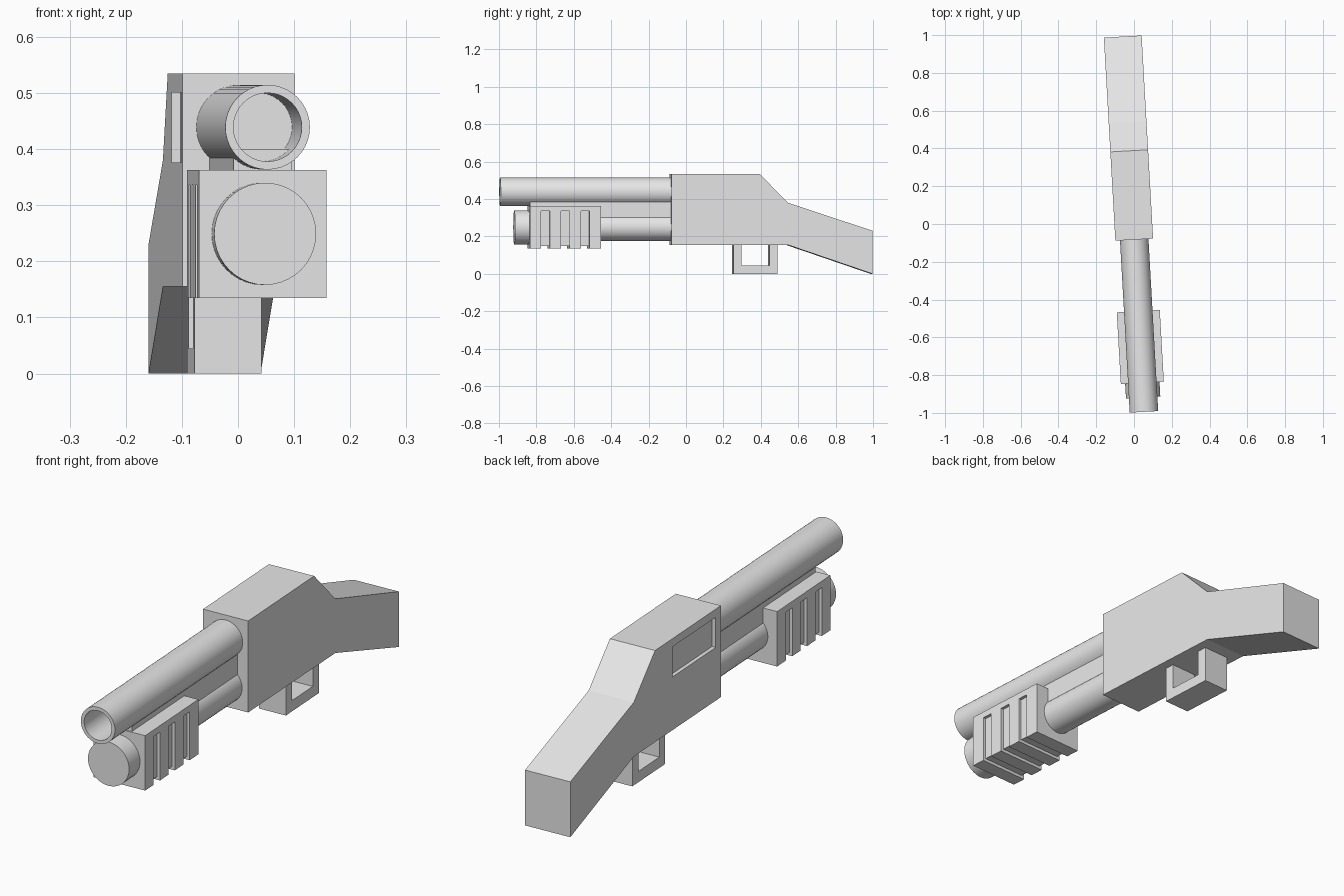
import bpy, bmesh, math
from mathutils import Vector

if "Cube" in bpy.data.objects:
    bpy.data.objects.remove(bpy.data.objects["Cube"])

YAW = 0.0565          # the whole model is turned slightly about z
OFFSET = (-0.0035, 0, 0)

grey = bpy.data.materials.new("light_grey")
grey.diffuse_color = (0.8, 0.8, 0.8, 1)
grey.use_nodes = True
grey.node_tree.nodes["Principled BSDF"].inputs["Base Color"].default_value = grey.diffuse_color


def finish(name, bm, smooth=False):
    bmesh.ops.recalc_face_normals(bm, faces=bm.faces)
    me = bpy.data.meshes.new(name)
    bm.to_mesh(me)
    bm.free()
    me.materials.append(grey)
    if smooth:
        me.shade_smooth()
        me.set_sharp_from_angle(angle=math.radians(35))
    ob = bpy.data.objects.new(name, me)
    ob.location = OFFSET
    ob.rotation_euler.z = YAW
    bpy.context.collection.objects.link(ob)
    return ob


def prism(name, pts, a, b, axis):
    """Extrude a (y,z) profile along x, or an (x,z) profile along y."""
    bm = bmesh.new()
    place = (lambda p: (a, p[0], p[1])) if axis == "x" else (lambda p: (p[0], a, p[1]))
    face = bm.faces.new([bm.verts.new(place(p)) for p in pts])
    ext = bmesh.ops.extrude_face_region(bm, geom=[face])["geom"]
    shift = Vector((b - a, 0, 0)) if axis == "x" else Vector((0, b - a, 0))
    bmesh.ops.translate(bm, vec=shift, verts=[v for v in ext if isinstance(v, bmesh.types.BMVert)])
    return finish(name, bm)


def rect(u0, u1, z0, z1):
    return [(u0, z0), (u1, z0), (u1, z1), (u0, z1)]


def lathe(name, profile, zc, n=40):
    """Turn an (r,y) profile about a y-directed axis at height zc."""
    bm = bmesh.new()
    vs = [bm.verts.new((r, y, zc)) for r, y in profile]
    es = [bm.edges.new(p) for p in zip(vs, vs[1:])]
    bmesh.ops.spin(bm, geom=vs + es, cent=(0, 0, zc), axis=(0, 1, 0),
                   angle=math.tau, steps=n, use_duplicate=False)
    bmesh.ops.remove_doubles(bm, verts=bm.verts, dist=1e-4)
    return finish(name, bm, smooth=True)


def cut(target, cutter):
    cutter.hide_render = True
    cutter.hide_set(True)
    m = target.modifiers.new(cutter.name, "BOOLEAN")
    m.operation = "DIFFERENCE"
    m.solver = "EXACT"
    m.object = cutter


# receiver and stock in one profile, with a side port on the left
body = prism("receiver_and_stock",
             [(-0.083, 0.155), (-0.083, 0.535), (0.388, 0.535), (0.54, 0.38),
              (0.994, 0.23), (0.994, 0.0), (0.54, 0.155)], -0.1, 0.1, "x")
cut(body, prism("port_cutter", rect(-0.045, 0.262, 0.376, 0.501), -0.13, -0.084, "x"))

# trigger guard
prism("trigger_guard",
      [(0.251, 0.155), (0.251, 0), (0.486, 0), (0.486, 0.155),
       (0.443, 0.155), (0.443, 0.045), (0.293, 0.045), (0.293, 0.155)], -0.06, 0.06, "x")

# hollow barrel
lathe("barrel", [(0, -0.69), (0.061, -0.69), (0.061, -0.996), (0.0755, -0.996),
                 (0.0755, -0.083), (0, -0.083)], 0.439)

# lower tube with wider front cap
lathe("lower_tube", [(0, -0.463), (0.073, -0.463), (0.073, -0.083), (0, -0.083)], 0.249)
lathe("tube_cap", [(0, -0.92), (0.091, -0.92), (0.091, -0.842), (0, -0.842)], 0.249)

# rib joining barrel and lower tube
prism("barrel_rib", rect(-0.052, 0.052, 0.29, 0.4), -0.838, -0.083, "y")

# sliding grip with three grooves wrapping its sides and bottom
W, D = 0.114, 0.013
grip = prism("sliding_grip", rect(-W, W, 0.135, 0.363), -0.842, -0.462, "y")
groove = [(-W - 0.03, 0.336), (-W - 0.03, 0.1), (W + 0.03, 0.1), (W + 0.03, 0.336),
          (W - D, 0.336), (W - D, 0.135 + D), (-W + D, 0.135 + D), (-W + D, 0.336)]
for i in range(3):
    y = -0.782 + i * 0.106
    cut(grip, prism(f"groove_cutter_{i + 1}", groove, y, y + 0.046, "y"))
